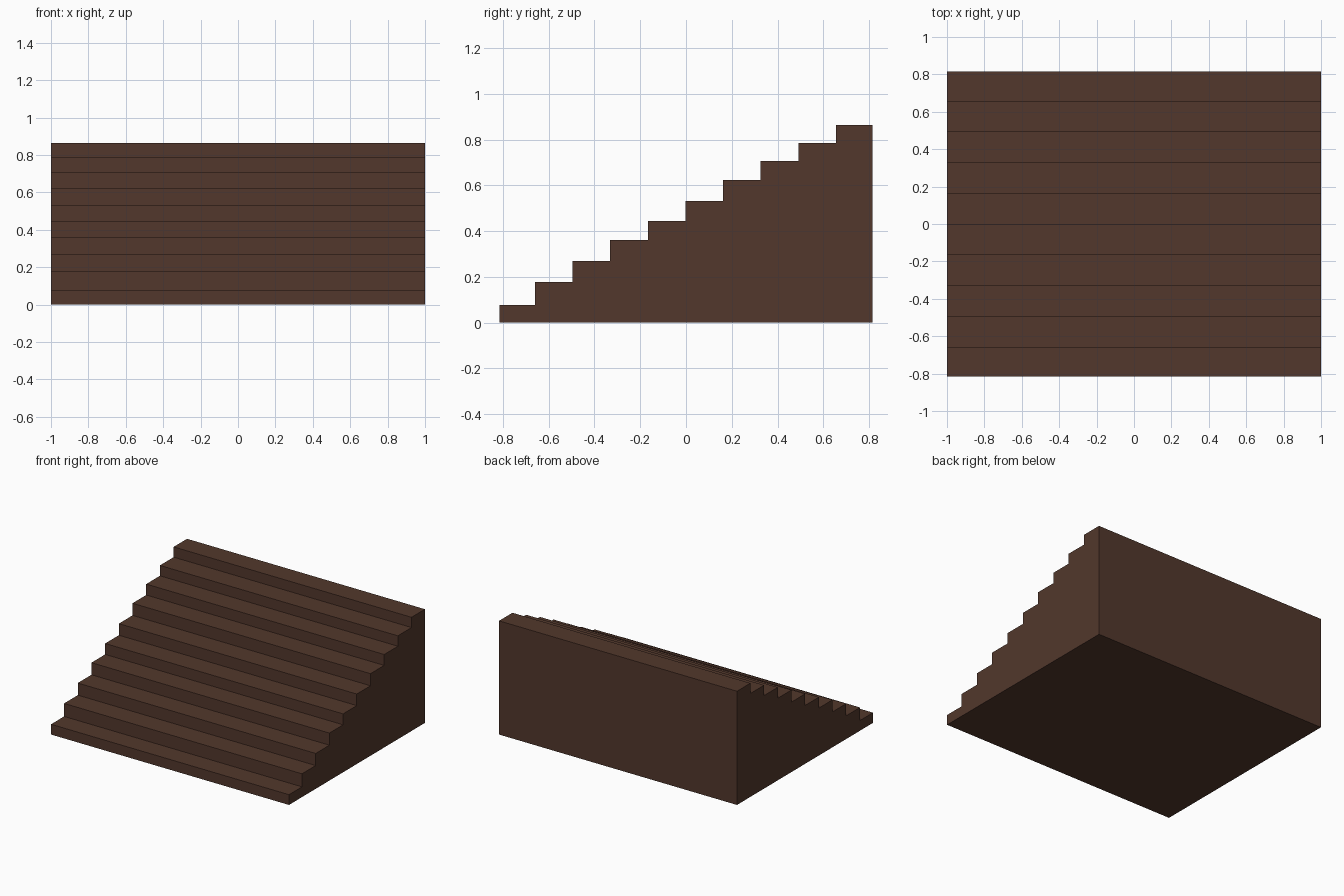
import bpy, bmesh

if "Cube" in bpy.data.objects:
    bpy.data.objects.remove(bpy.data.objects["Cube"])

HALF_WIDTH = 1.0
HALF_DEPTH = 0.816
# tread heights, front to back
HEIGHTS = [0.078, 0.177, 0.269, 0.361, 0.444, 0.532, 0.624, 0.707, 0.786, 0.864]
# riser positions, front to back
RISERS = [-HALF_DEPTH] + [-0.66 + 0.1644 * i for i in range(len(HEIGHTS) - 1)] + [HALF_DEPTH]

# stepped side profile in (y, z)
profile = [(-HALF_DEPTH, 0)]
for i, z in enumerate(HEIGHTS):
    profile += [(RISERS[i], z), (RISERS[i + 1], z)]
profile.append((HALF_DEPTH, 0))

# extrude the profile across the width
bm = bmesh.new()
side = bm.faces.new([bm.verts.new((-HALF_WIDTH, y, z)) for y, z in profile])
extruded = bmesh.ops.extrude_face_region(bm, geom=[side])["geom"]
bmesh.ops.translate(bm, vec=(2 * HALF_WIDTH, 0, 0),
                    verts=[g for g in extruded if isinstance(g, bmesh.types.BMVert)])
# close the left side if the extrusion opened it
bmesh.ops.holes_fill(bm, edges=[e for e in bm.edges if e.is_boundary], sides=0)
bmesh.ops.recalc_face_normals(bm, faces=bm.faces)

mesh = bpy.data.meshes.new("staircase")
bm.to_mesh(mesh)
bm.free()
stairs = bpy.data.objects.new("staircase", mesh)
bpy.context.collection.objects.link(stairs)

# dark brown wood
wood = bpy.data.materials.new("dark_wood")
wood.diffuse_color = (0.085, 0.039, 0.025, 1)
wood.use_nodes = True
wood.node_tree.nodes["Principled BSDF"].inputs["Base Color"].default_value = wood.diffuse_color
mesh.materials.append(wood)
